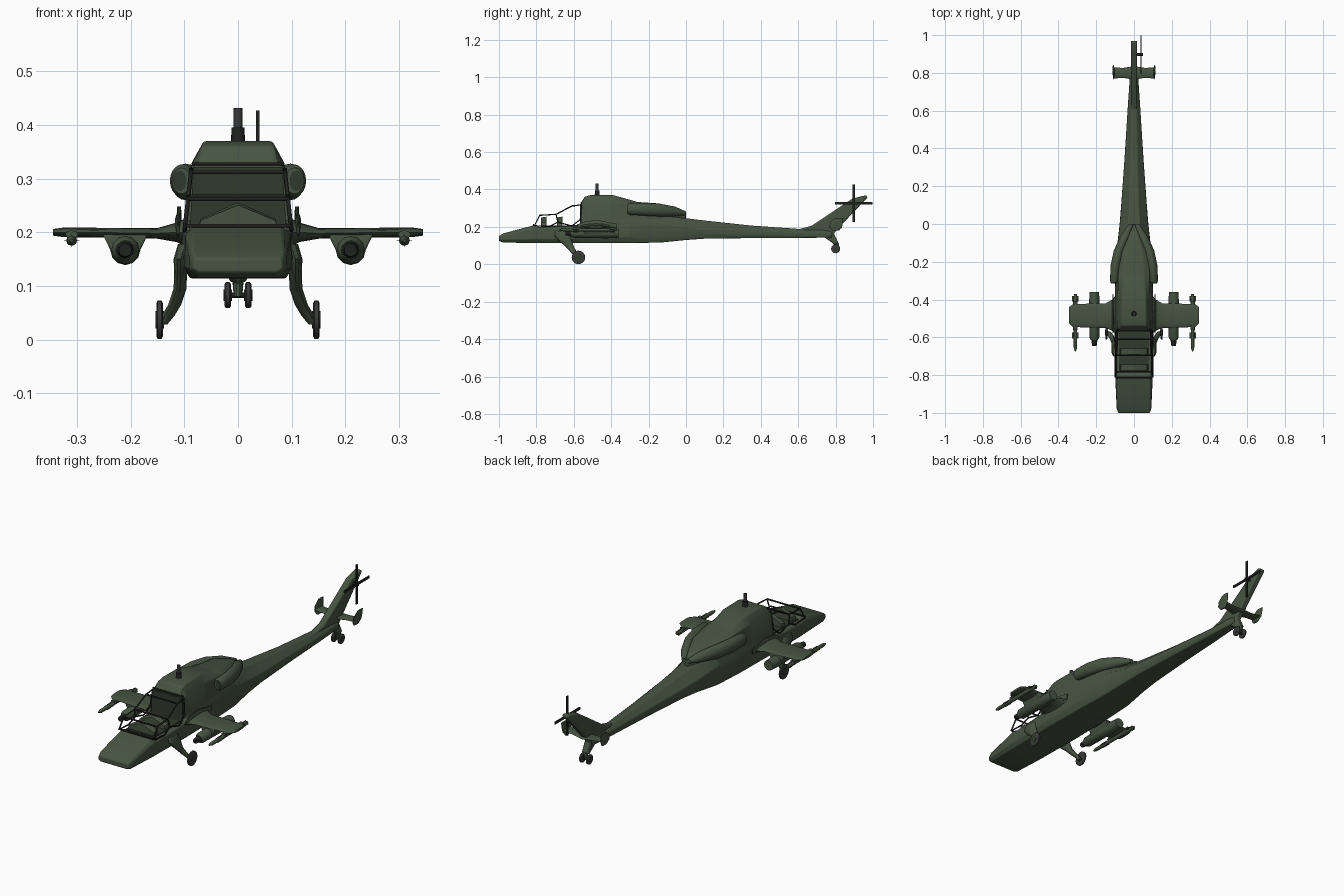
import bpy, bmesh, math
from mathutils import Vector

if "Cube" in bpy.data.objects:
    bpy.data.objects.remove(bpy.data.objects["Cube"])


def mat(name, col):
    m = bpy.data.materials.new(name)
    m.diffuse_color = (*col, 1)
    m.use_nodes = True
    m.node_tree.nodes["Principled BSDF"].inputs["Base Color"].default_value = m.diffuse_color
    return m


GREEN = mat("olive green", (0.062, 0.088, 0.054))
INNER = mat("dark green", (0.03, 0.042, 0.027))
BLACK = mat("black", (0.014, 0.016, 0.014))
GREY = mat("rubber grey", (0.04, 0.042, 0.04))


def finish(name, bm, m, bevel=0):
    bmesh.ops.recalc_face_normals(bm, faces=bm.faces[:])
    me = bpy.data.meshes.new(name)
    bm.to_mesh(me)
    bm.free()
    me.materials.append(m)
    ob = bpy.data.objects.new(name, me)
    bpy.context.collection.objects.link(ob)
    if bevel:
        b = ob.modifiers.new("bevel", 'BEVEL')
        b.width, b.segments, b.limit_method = bevel, 2, 'ANGLE'
        b.angle_limit = math.radians(25)
    return ob


def loft(name, rings, m, bevel=0, s=1):
    """Skin a list of equal-length point rings, capped; s=-1 flips to the left side."""
    bm = bmesh.new()
    vs = [[bm.verts.new((p[0] * s, p[1], p[2])) for p in r] for r in rings]
    n = len(rings[0])
    for a, b in zip(vs, vs[1:]):
        for i in range(n):
            j = (i + 1) % n
            bm.faces.new((a[i], a[j], b[j], b[i]))
    bm.faces.new(vs[0])
    bm.faces.new(vs[-1])
    return finish(name, bm, m, bevel)


def sym(y, half):
    """Symmetric section at y from half profile (x, z) running bottom to top."""
    return [(x, y, z) for x, z in half] + [(-x, y, z) for x, z in reversed(half)]


def ell(c, r, axis, n=16):
    """Ellipse ring across the given axis."""
    out = []
    for i in range(n):
        t = 2 * math.pi * i / n
        a, b = r[0] * math.cos(t), r[1] * math.sin(t)
        d = {'x': (0, a, b), 'y': (a, 0, b), 'z': (a, b, 0)}[axis]
        out.append(tuple(Vector(c) + Vector(d)))
    return out


def tube(name, pts, r, m, closed=False):
    cu = bpy.data.curves.new(name, 'CURVE')
    cu.dimensions = '3D'
    cu.bevel_depth, cu.bevel_resolution = r, 1
    sp = cu.splines.new('POLY')
    sp.points.add(len(pts) - 1)
    for q, p in zip(sp.points, pts):
        q.co = (*p, 1)
    sp.use_cyclic_u = closed
    cu.use_fill_caps = True
    cu.materials.append(m)
    ob = bpy.data.objects.new(name, cu)
    bpy.context.collection.objects.link(ob)


# Hull with nose, cockpit deck and tail boom: y, bottom, width, side low, side high, top width, top
hull = [(-1.0, .125, .084, .131, .146, .078, .151), (-.975, .116, .092, .131, .155, .085, .166),
        (-.8, .114, .1, .135, .195, .083, .212), (-.785, .114, .1, .135, .19, .083, .2),
        (-.57, .114, .104, .138, .2, .09, .205), (-.55, .114, .105, .14, .215, .09, .25),
        (-.3, .114, .1, .145, .225, .085, .265), (-.14, .116, .092, .15, .22, .07, .262),
        (0, .13, .076, .16, .2, .03, .246), (.1, .137, .068, .16, .192, .025, .234),
        (.35, .14, .05, .157, .18, .018, .207), (.62, .141, .033, .152, .17, .014, .188),
        (.78, .143, .022, .15, .165, .01, .19)]
loft("fuselage", [sym(y, [(w * .85, zb), (w, z1), (w * .985, z2), (tw, zt)])
                  for y, zb, w, z1, z2, tw, zt in hull], GREEN, .004)

# Engine housing above the hull: y, base width, base z, shoulder width, shoulder z, top width, top
house = [(-.562, .098, .205, .088, .318, .07, .33), (-.54, .1, .205, .087, .325, .066, .362),
         (-.51, .1, .21, .086, .33, .064, .37), (-.39, .098, .21, .085, .33, .062, .37),
         (-.3, .095, .22, .084, .325, .055, .345), (-.26, .092, .225, .084, .32, .055, .333),
         (-.14, .08, .23, .08, .3, .045, .325), (-.05, .04, .235, .034, .285, .02, .3),
         (.0, .01, .24, .006, .265, .004, .275)]
loft("engine_housing", [sym(y, [(a, b), (c, d), (e, f)]) for y, a, b, c, d, e, f in house],
     GREEN, .008)

# Cockpit lining, rear wall and instrument hoods
loft("cockpit_floor", [sym(y, [(.08, .202), (.08, z)]) for y, z in ((-.785, .206), (-.575, .21))], INNER)
loft("rear_wall", [sym(-.568, [(.09, .205), (.083, .322)]), sym(-.56, [(.09, .205), (.083, .322)])], INNER)
for nm, y in (("front_hood", -.775), ("rear_hood", -.69)):
    loft(nm, [sym(y, [(.075, .2), (.07, .222), (.002, .25)]),
              sym(y + .03, [(.075, .2), (.07, .225), (.002, .255)])], GREEN)

# Canopy frames: side loops and cross bars
front_pane = [(-.81, .207), (-.782, .262), (-.695, .267), (-.685, .225), (-.73, .203)]
rear_pane = [(-.695, .267), (-.61, .312), (-.558, .318), (-.565, .24), (-.61, .205), (-.685, .225)]


def wx(z):
    return .1 - (z - .2) * .11


for s in (1, -1):
    for nm, pane in (("front_frame", front_pane), ("rear_frame", rear_pane)):
        tube(nm, [(s * wx(z), y, z) for y, z in pane], .004, BLACK, True)
for y, z in ((-.815, .212), (-.782, .262), (-.695, .267), (-.61, .312), (-.56, .328)):
    tube("cross_bar", [(-wx(z), y, z), (wx(z), y, z)], .004, BLACK)

# Rotor mast
loft("mast_base", [ell((0, -.475, z), (r, r), 'z') for z, r in ((.36, .016), (.372, .013), (.395, .012))], BLACK)
loft("mast", [ell((0, -.475, z), (.008, .008), 'z') for z in (.39, .432)], GREY)

# Tail fin, thinner at its edges through bevel
fin = [(.58, .182), (.67, .205), (.89, .352), (.965, .37), (.972, .358), (.835, .215),
       (.79, .165), (.815, .115), (.795, .105), (.74, .145)]
loft("tail_fin", [[(x, y, z) for y, z in fin] for x in (-.017, .017)], GREEN, .007)

# Tail rotor
HUB = (.037, .897, .327)
tube("rotor_shaft", [(0, *HUB[1:]), (.047, *HUB[1:])], .007, BLACK)
for k in range(4):
    a = math.pi / 2 * k
    rings = []
    for d in (.0, .1):
        c = Vector(HUB) + Vector((.0, math.cos(a) * d, math.sin(a) * d))
        n = Vector((0, -math.sin(a), math.cos(a))) * .006
        t = Vector((.003, 0, 0))
        rings.append([c + n + t, c + n - t, c - n - t, c - n + t])
    loft("tail_blade", rings, BLACK)

# Tail wheel strut
loft("tail_strut", [ell((0, y, z), (r, r * 1.5), 'z', 10) for y, z, r in
                    ((.785, .135, .014), (.805, .105, .01), (.8, .08, .008))], GREEN)
tube("tail_axle", [(-.02, .8, .083), (.02, .8, .083)], .006, BLACK)


def wheel(name, x, y, z, r, w):
    loft(name, [ell((x + dx, y, z), (r * k, r * k), 'x', 24) for dx, k in
                ((-w, .5), (-w, .85), (-w * .6, 1), (w * .6, 1), (w, .85), (w, .5))], GREY)
    loft(name + "_hub", [ell((x + dx, y, z), (r * .45, r * .45), 'x', 16)
                         for dx in (-w - .002, w + .002)], INNER)


for s in (1, -1):
    wheel("tail_wheel", s * .019, .8, .083, .024, .006)
    wheel("main_wheel", s * .146, -.575, .037, .036, .006)

    # Main landing leg
    loft("main_leg", [ell((x, y, z), (a, b), 'z', 12) for x, y, z, a, b in
                      ((.098, -.665, .178, .014, .035), (.107, -.66, .15, .013, .042),
                       (.107, -.645, .125, .012, .035), (.108, -.622, .095, .012, .022),
                       (.118, -.6, .065, .012, .017), (.13, -.583, .045, .012, .014),
                       (.139, -.577, .028, .007, .01))], GREEN, s=s)

    # Engine nacelle with dark intake
    loft("nacelle", [ell((x, y, z), (a, b), 'y', 20) for y, x, z, a, b in
                     ((-.312, .105, .296, .018, .024), (-.3, .103, .296, .024, .031),
                      (-.22, .098, .294, .026, .034), (-.14, .08, .29, .027, .034),
                      (-.06, .045, .283, .025, .026), (0, .014, .273, .012, .01))], GREEN, s=s)
    loft("intake", [ell((.109, y, .296), (.013, .019), 'y', 20) for y in (-.314, -.31)], INNER, s=s)

    # Stub wing with root fairing
    loft("stub_wing", [ell((x, (a + b) / 2, z), ((b - a) / 2, t), 'x', 16) for x, a, b, z, t in
                       ((.09, -.59, -.37, .2, .03), (.115, -.565, -.4, .2, .018),
                        (.15, -.55, -.42, .198, .01), (.2, -.55, -.42, .199, .009),
                        (.325, -.545, -.425, .2, .009), (.345, -.525, -.44, .2, .006))], GREEN, s=s)
    loft("root_fairing", [ell((.112, y, z), (a, b), 'y', 10) for y, z, a, b in
                          ((-.58, .205, .002, .01), (-.53, .21, .006, .022),
                           (-.47, .212, .006, .025), (-.37, .205, .002, .012))], GREEN, s=s)

    # Rocket pod and its pylon
    loft("rocket_pod", [ell((.21, y, .167), (r, r), 'y', 12) for y, r in
                        ((-.615, .018), (-.6, .026), (-.42, .028), (-.36, .025))], GREEN, s=s)
    loft("pod_nose", [ell((.21, y, .167), (r, r), 'y', 12) for y, r in
                      ((-.645, .012), (-.61, .017))], BLACK, s=s)
    loft("pod_pylon", [[(.21 + dx, y, z) for dx, z in
                        ((-.042, .196), (.042, .196), (.022, .155), (-.022, .155))]
                       for y in (-.545, -.42)], GREEN, .004, s=s)

    # Wing missile with tail fins and rail
    loft("missile", [ell((.31, y, .185), (r, r), 'y', 12) for y, r in
                     ((-.675, .003), (-.655, .009), (-.39, .01), (-.37, .007))], GREEN, s=s)
    for dx, dz in ((.017, .0015), (.0015, .015)):
        for y in (-.395, -.59):
            loft("missile_fin", [ell((.31, y + d, .185), (dx, dz), 'y', 4) for d in (-.015, .015)], GREEN, s=s)
    loft("missile_rail", [ell((.31, y, .196), (.012, .008), 'y', 8) for y in (-.56, -.41)], GREEN, s=s)

    # Tailplane with upright tip plate
    loft("tailplane", [ell((x, .8, z), (c, .006), 'x', 12) for x, z, c in
                       ((.0, .195, .036), (.06, .2, .026), (.105, .205, .03))], GREEN, s=s)
    loft("tail_tip", [ell((x, y, z), (.004, c), 'z', 10) for x, y, z, c in
                      ((.103, .8, .18, .02), (.107, .8, .2, .036), (.109, .805, .225, .036),
                       (.11, .82, .248, .022))], GREEN, s=s)

# Smooth shading that keeps sharp edges
bpy.ops.object.select_all(action='DESELECT')
for ob in bpy.data.objects:
    if ob.type == 'MESH':
        ob.select_set(True)
        bpy.context.view_layer.objects.active = ob
bpy.ops.object.shade_smooth_by_angle(angle=math.radians(32))
